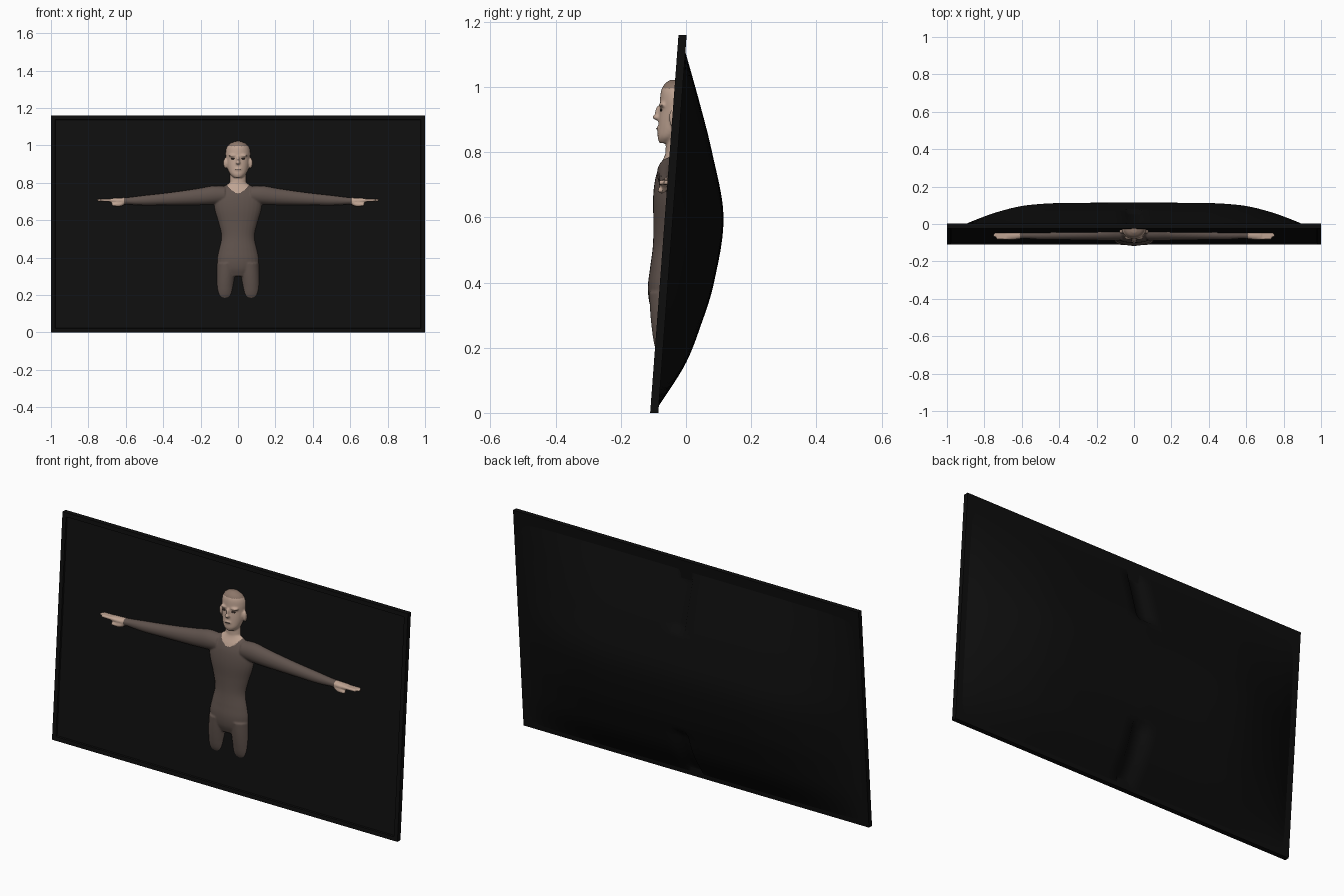
import bpy, bmesh, math
from mathutils import Vector

if "Cube" in bpy.data.objects:
    bpy.data.objects.remove(bpy.data.objects["Cube"])

def mat(name, c):
    m = bpy.data.materials.new(name)
    m.diffuse_color = (*c, 1)
    m.use_nodes = True
    m.node_tree.nodes["Principled BSDF"].inputs["Base Color"].default_value = m.diffuse_color
    return m

BLACK = mat("frame black", (0.004, 0.004, 0.004))
SCREEN = mat("screen black", (0.005, 0.005, 0.005))
SUIT = mat("suit brown grey", (0.115, 0.085, 0.073))
SKIN = mat("skin", (0.52, 0.37, 0.29))
HAIR = mat("cropped hair", (0.26, 0.18, 0.14))
DARK = mat("eye dark", (0.05, 0.035, 0.03))

H, SLOPE, Y0, THICK = 1.16, 0.075, -0.11, 0.025

def front_y(z):
    return Y0 + SLOPE * z

def finish(bm, name, mats, smooth=True):
    me = bpy.data.meshes.new(name)
    bm.to_mesh(me)
    bm.free()
    for m in mats:
        me.materials.append(m)
    ob = bpy.data.objects.new(name, me)
    bpy.context.collection.objects.link(ob)
    for p in me.polygons:
        p.use_smooth = smooth
    return ob

def lerp(table, t):
    # piecewise smooth lookup through (key, values...) rows
    n = len(table)
    for i in range(n - 1):
        a, b = table[i], table[i + 1]
        if t <= b[0] or i == n - 2:
            f = min(max((t - a[0]) / (b[0] - a[0]), 0), 1)
            p, q = table[max(i - 1, 0)], table[min(i + 2, n - 1)]
            out = []
            for k in range(1, len(a)):
                m0 = (b[k] - p[k]) / (b[0] - p[0]) * (b[0] - a[0])
                m1 = (q[k] - a[k]) / (q[0] - a[0]) * (b[0] - a[0])
                f2, f3 = f * f, f * f * f
                out.append((2*f3 - 3*f2 + 1) * a[k] + (f3 - 2*f2 + f) * m0
                           + (3*f2 - 2*f3) * b[k] + (f3 - f2) * m1)
            return out

# tilted panel: raised border round a sunken screen
bm = bmesh.new()
bmesh.ops.create_cube(bm, size=1)
for v in bm.verts:
    v.co = (v.co.x * 2, (v.co.y + 0.5) * THICK, (v.co.z + 0.5) * H)
front = [f for f in bm.faces if f.normal.y < -0.9]
bmesh.ops.inset_region(bm, faces=front, thickness=0.03)
bmesh.ops.inset_region(bm, faces=front, thickness=0.003)
for v in front[0].verts:
    v.co.y += 0.008
front[0].material_index = 1
for v in bm.verts:
    v.co.y += front_y(v.co.z)
finish(bm, "screen_frame", [BLACK, SCREEN], False)

# bulged back shell with a shallow groove at top and bottom centre
ACROSS = [(0, 1), (0.4, 0.98), (0.5, 0.95), (0.6, 0.88), (0.7, 0.73),
          (0.8, 0.52), (0.9, 0.25), (0.97, 0)]
UP = [(0.02, 0), (0.15, 0.073), (0.27, 0.112), (0.4, 0.142), (0.6, 0.156),
      (0.8, 0.106), (0.95, 0.057), (1.11, 0)]
half = [0.0, 0.03, 0.045] + [0.1 + 0.87 * i / 29 for i in range(30)]
xs = [-x for x in reversed(half[1:])] + half
zs = [0.02 + 1.09 * i / 48 for i in range(49)]
bm = bmesh.new()
rows = []
for z in zs:
    row = []
    for x in xs:
        d = lerp(ACROSS, abs(x))[0] * lerp(UP, z)[0]
        if abs(x) < 0.04 and (z > 0.82 or z < 0.27):
            d = max(d - 0.016, 0)
        row.append(bm.verts.new((x, front_y(z) + THICK - 0.001 + d, z)))
    rows.append(row)
for r0, r1 in zip(rows, rows[1:]):
    for i in range(len(xs) - 1):
        bm.faces.new((r0[i], r1[i], r1[i + 1], r0[i + 1]))
shell = finish(bm, "back_shell", [BLACK])

# lofted body parts, gathered in one mesh and fused
body = bmesh.new()

def loft(table, axis, steps=40, seg=28, side=1):
    # rows: (position, centre a, half a, centre y, half y); a is x or z
    rings = []
    for i in range(steps + 1):
        t = table[0][0] + (table[-1][0] - table[0][0]) * i / steps
        ca, ha, cy, hy = lerp(table, t)
        ring = []
        for k in range(seg):
            an = 2 * math.pi * k / seg
            a, y = ca + ha * math.cos(an), cy + hy * math.sin(an)
            co = (a * side, y, t) if axis == 'Z' else (t * side, y, a)
            ring.append(body.verts.new(co))
        rings.append(ring)
    for r0, r1 in zip(rings, rings[1:]):
        for k in range(seg):
            body.faces.new((r0[k], r0[(k+1) % seg], r1[(k+1) % seg], r1[k]))
    body.faces.new(rings[0])
    body.faces.new(rings[-1])

def blob(bm, c, r):
    vs = bmesh.ops.create_uvsphere(bm, u_segments=16, v_segments=10, radius=1)['verts']
    for v in vs:
        v.co = Vector(c) + Vector((v.co.x * r[0], v.co.y * r[1], v.co.z * r[2]))

# torso
loft([(0.3, 0, 0.085, -0.058, 0.04), (0.34, 0, 0.11, -0.058, 0.055),
      (0.39, 0, 0.115, -0.057, 0.060), (0.44, 0, 0.105, -0.055, 0.056),
      (0.51, 0, 0.091, -0.05, 0.052), (0.58, 0, 0.104, -0.047, 0.053),
      (0.66, 0, 0.126, -0.045, 0.056), (0.72, 0, 0.128, -0.042, 0.052),
      (0.76, 0, 0.11, -0.038, 0.042), (0.785, 0, 0.07, -0.034, 0.033),
      (0.8, 0, 0.045, -0.032, 0.03)], 'Z')
# neck
loft([(0.74, 0, 0.05, -0.032, 0.034), (0.8, 0, 0.046, -0.03, 0.033),
      (0.87, 0, 0.045, -0.026, 0.034)], 'Z', 12)
# head
loft([(0.828, 0, 0.022, -0.064, 0.018), (0.845, 0, 0.041, -0.052, 0.035),
      (0.87, 0, 0.054, -0.038, 0.048), (0.9, 0, 0.061, -0.03, 0.054),
      (0.93, 0, 0.065, -0.024, 0.057), (0.96, 0, 0.067, -0.021, 0.059),
      (0.99, 0, 0.060, -0.024, 0.052), (1.01, 0, 0.042, -0.029, 0.036),
      (1.022, 0, 0.015, -0.034, 0.014)], 'Z')
# nose and lips
blob(body, (0, -0.088, 0.907), (0.012, 0.016, 0.009))
blob(body, (0, -0.084, 0.922), (0.008, 0.011, 0.022))
blob(body, (0, -0.082, 0.872), (0.02, 0.009, 0.008))
for s in (1, -1):
    # brow, ear
    blob(body, (s * 0.028, -0.073, 0.945), (0.024, 0.011, 0.007))
    blob(body, (s * 0.068, -0.04, 0.905), (0.010, 0.012, 0.028))
    # thigh, sinking into the screen towards the knee
    loft([(0.12, 0.07, 0.045, -0.015, 0.045), (0.17, 0.07, 0.052, -0.033, 0.048),
          (0.2, 0.07, 0.054, -0.044, 0.051), (0.25, 0.069, 0.053, -0.052, 0.052),
          (0.31, 0.065, 0.054, -0.056, 0.054), (0.37, 0.06, 0.054, -0.057, 0.056)],
         'Z', 30, side=s)
    # arm and palm
    loft([(0.07, 0.735, 0.046, -0.045, 0.042), (0.13, 0.734, 0.05, -0.047, 0.042),
          (0.2, 0.727, 0.045, -0.051, 0.036), (0.3, 0.719, 0.038, -0.054, 0.031),
          (0.4, 0.712, 0.032, -0.056, 0.028), (0.5, 0.706, 0.027, -0.058, 0.025),
          (0.59, 0.703, 0.019, -0.058, 0.02), (0.64, 0.704, 0.015, -0.06, 0.023),
          (0.68, 0.705, 0.012, -0.06, 0.023)], 'X', 60, side=s)
    # fingers and thumb
    for y, tip in ((-0.076, 0.735), (-0.062, 0.752), (-0.048, 0.745)):
        loft([(0.66, 0.706, 0.009, y, 0.008), (tip, 0.707, 0.008, y, 0.007)],
             'X', 10, 10, s)
    loft([(0.6, 0.697, 0.012, -0.064, 0.01), (0.63, 0.685, 0.012, -0.073, 0.011),
          (0.675, 0.683, 0.008, -0.079, 0.008)], 'X', 12, 12, s)
bmesh.ops.recalc_face_normals(body, faces=body.faces)

# fuse the parts, then colour by region
raw = finish(body, "body_source", [])
rm = raw.modifiers.new("fuse", 'REMESH')
rm.mode, rm.voxel_size = 'VOXEL', 0.0045
sm = raw.modifiers.new("soften", 'SMOOTH')
sm.factor, sm.iterations = 0.5, 4
dg = bpy.context.evaluated_depsgraph_get()
bm = bmesh.new()
bm.from_mesh(raw.evaluated_get(dg).to_mesh())
bpy.data.objects.remove(raw)
for v in bm.verts:  # keep the hidden back within the panel
    v.co.y = min(v.co.y, front_y(v.co.z) + 0.018)
for f in bm.faces:
    c = f.calc_center_median()
    f.material_index = 0
    if abs(c.x) > 0.61 or (abs(c.x) < 0.085 and c.z > 0.745 + 0.045 * (c.x / 0.06) ** 2):
        f.material_index = 1
    if c.z > 0.995:
        f.material_index = 2
finish(bm, "figure", [SUIT, SKIN, HAIR])

# eyes and mouth line
bm = bmesh.new()
for s in (1, -1):
    blob(bm, (s * 0.027, -0.0765, 0.929), (0.012, 0.004, 0.0045))
blob(bm, (0, -0.0895, 0.872), (0.016, 0.003, 0.0015))
finish(bm, "eyes_and_mouth", [DARK])
